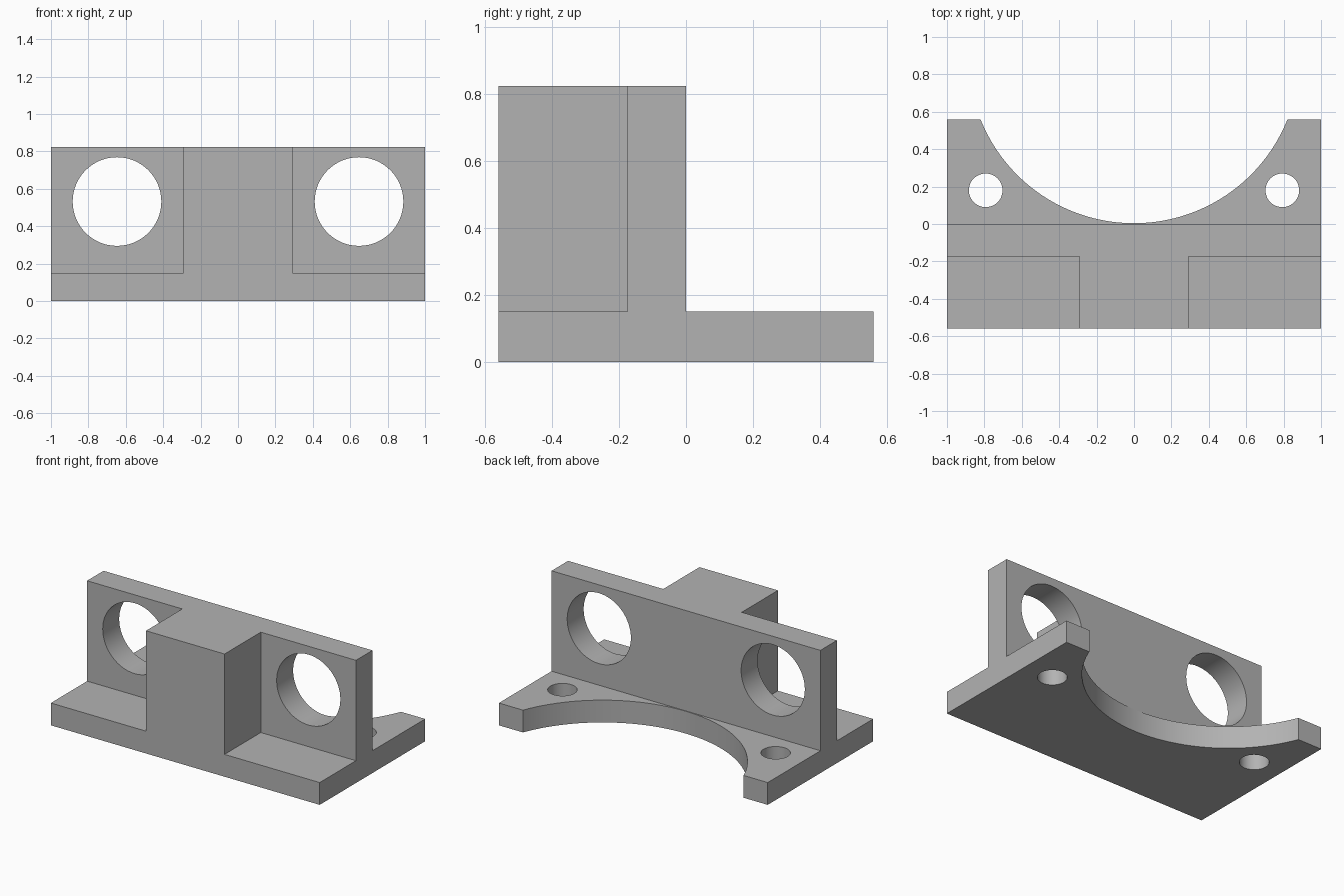
import bpy
import bmesh
import math
from mathutils import Matrix, Vector

if "Cube" in bpy.data.objects:
    bpy.data.objects.remove(bpy.data.objects["Cube"], do_unlink=True)

DEPTH, HEIGHT, BASE = 0.56, 0.825, 0.15

grey = bpy.data.materials.new("plain grey")
grey.use_nodes = True
colour = (0.45, 0.45, 0.45, 1)
grey.diffuse_color = colour
grey.node_tree.nodes["Principled BSDF"].inputs["Base Color"].default_value = colour


def make_object(name, bm):
    bmesh.ops.recalc_face_normals(bm, faces=bm.faces)
    mesh = bpy.data.meshes.new(name)
    bm.to_mesh(mesh)
    bm.free()
    mesh.materials.append(grey)
    obj = bpy.data.objects.new(name, mesh)
    bpy.context.collection.objects.link(obj)
    return obj


def box_cutter(name, low, high):
    low, high = Vector(low), Vector(high)
    bm = bmesh.new()
    size = Matrix.Diagonal((high - low).to_4d())
    size[3][3] = 1
    bmesh.ops.create_cube(bm, size=1, matrix=Matrix.Translation((low + high) / 2) @ size)
    return make_object(name, bm)


def round_cutter(name, centre, radius, length, sides, tilt=0):
    bm = bmesh.new()
    bmesh.ops.create_cone(
        bm, cap_ends=True, segments=sides, radius1=radius, radius2=radius, depth=length,
        matrix=Matrix.Translation(centre) @ Matrix.Rotation(tilt, 4, "X"))
    return make_object(name, bm)


# Bracket body: stepped side profile swept across the width
profile = [(-DEPTH, 0), (DEPTH, 0), (DEPTH, BASE), (0, BASE), (0, HEIGHT), (-DEPTH, HEIGHT)]
bm = bmesh.new()
face = bm.faces.new([bm.verts.new((-1, y, z)) for y, z in profile])
swept = bmesh.ops.extrude_face_region(bm, geom=[face])["geom"]
bmesh.ops.translate(bm, vec=(2, 0, 0), verts=[v for v in swept if isinstance(v, bmesh.types.BMVert)])
bracket = make_object("bracket", bm)

# Curved recess in the rear flange
cutters = [round_cutter("recess_cutter", (0, 0.888, 0), 0.884, 0.6, 128)]

# Front pockets, wall bores and bolt holes on both sides
for side, label in ((-1, "right"), (1, "left")):
    xs = sorted((side * 0.292, side * 1.2))
    cutters += [
        box_cutter(label + "_pocket_cutter", (xs[0], -0.8, BASE), (xs[1], -0.175, 1)),
        round_cutter(label + "_bore_cutter", (side * 0.647, -0.09, 0.532), 0.237, 0.5, 64, math.pi / 2),
        round_cutter(label + "_bolt_hole_cutter", (side * 0.793, 0.18, 0.05), 0.09, 0.5, 48),
    ]

for cutter in cutters:
    cut = bracket.modifiers.new(cutter.name, "BOOLEAN")
    cut.operation = "DIFFERENCE"
    cut.solver = "EXACT"
    cut.object = cutter

# Apply the cuts and discard the cutters
bpy.ops.object.select_all(action="DESELECT")
bpy.context.view_layer.objects.active = bracket
bracket.select_set(True)
for name in [m.name for m in bracket.modifiers]:
    bpy.ops.object.modifier_apply(modifier=name)
for cutter in cutters:
    bpy.data.objects.remove(cutter, do_unlink=True)
bpy.ops.object.shade_smooth_by_angle(angle=math.radians(30))
